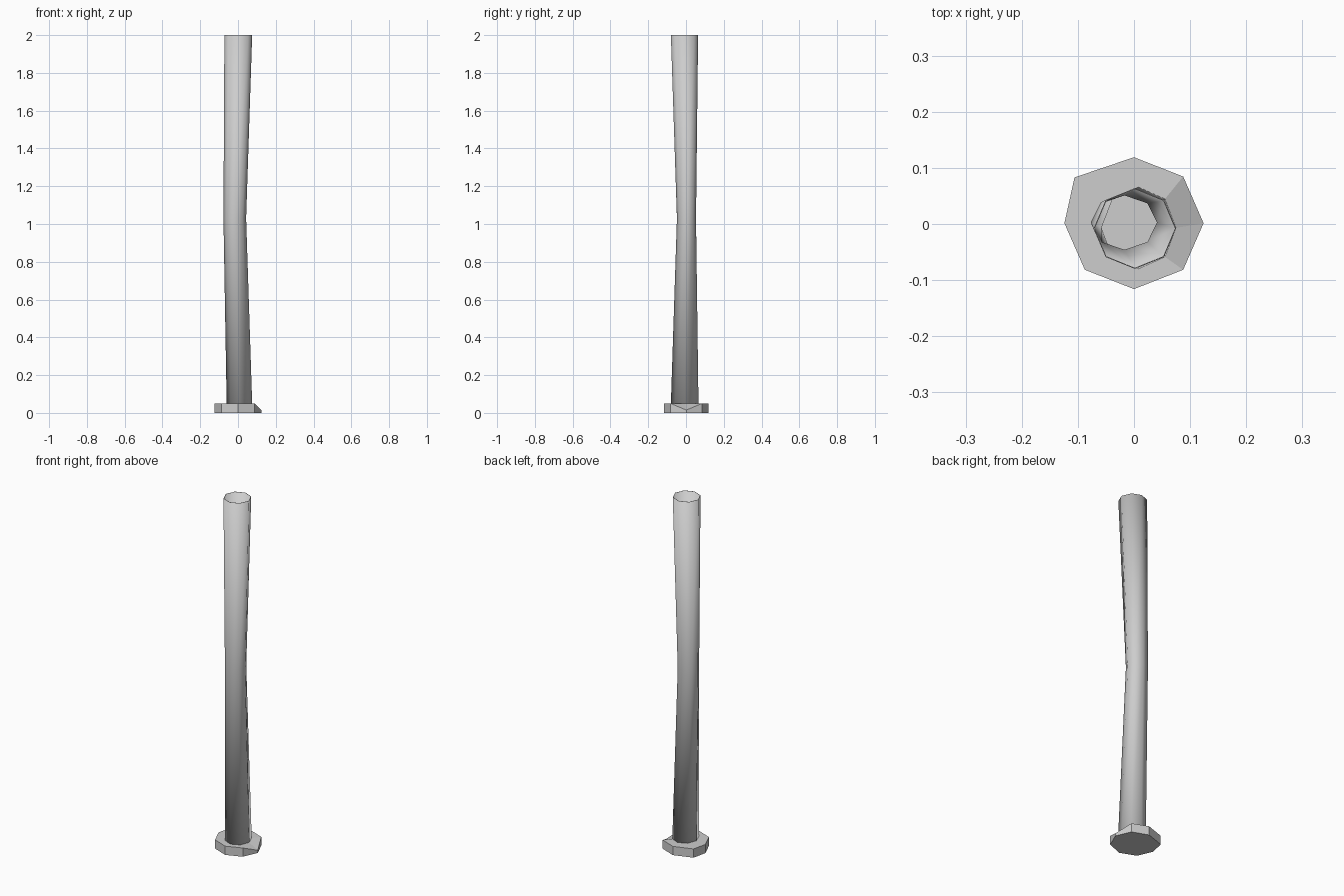
import bpy, bmesh, math

cube = bpy.data.objects.get("Cube")
if cube:
    bpy.data.objects.remove(cube, do_unlink=True)

# One plain grey for the whole model
GREY = (0.61, 0.61, 0.61, 1.0)
grey = bpy.data.materials.new("plain grey")
grey.use_nodes = True
grey.diffuse_color = GREY
grey.node_tree.nodes["Principled BSDF"].inputs["Base Color"].default_value = GREY


def ring(x0, x1, y0, y1, z):
    """Eight points round an ellipse that fills the given bounds."""
    cx, cy = (x0 + x1) / 2, (y0 + y1) / 2
    rx, ry = (x1 - x0) / 2, (y1 - y0) / 2
    angles = [math.tau * i / 8 for i in range(8)]
    return [(cx + rx * math.cos(a), cy + ry * math.sin(a), z) for a in angles]


def loft(name, rings, cap_start=False):
    """Join consecutive rings with quads."""
    bm = bmesh.new()
    loops = [[bm.verts.new(p) for p in r] for r in rings]
    for low, high in zip(loops, loops[1:]):
        for i in range(8):
            j = (i + 1) % 8
            bm.faces.new((low[i], low[j], high[j], high[i]))
    if cap_start:
        bm.faces.new(loops[0][::-1])
    mesh = bpy.data.meshes.new(name)
    bm.to_mesh(mesh)
    bm.free()
    mesh.materials.append(grey)
    obj = bpy.data.objects.new(name, mesh)
    bpy.context.collection.objects.link(obj)
    return obj


# Slightly bent hollow post, narrow in the middle and open at the top
BASE_TOP = 0.05
foot = ring(-0.06, 0.075, -0.08, 0.066, BASE_TOP)
waist = ring(-0.077, 0.043, -0.048, 0.053, 1.03)
mouth = ring(-0.072, 0.075, -0.08, 0.064, 2.0)
post = loft("post", [foot, waist, mouth])
wall = post.modifiers.new("thin wall", "SOLIDIFY")
wall.thickness = 0.002
wall.offset = -1

bpy.ops.object.select_all(action="DESELECT")
post.select_set(True)
bpy.context.view_layer.objects.active = post
bpy.ops.object.shade_smooth_by_angle(angle=math.radians(50))

# Flat base with one corner pushed out and one top corner worn down
outline = ring(-0.124, 0.124, -0.116, 0.119, 0.0)
outline[3] = (-0.106, 0.083, 0.0)
rim = [(x, y, BASE_TOP) for x, y, z in outline]
rim[0] = (rim[0][0], rim[0][1], 0.015)
loft("base", [outline, rim, foot], cap_start=True)
